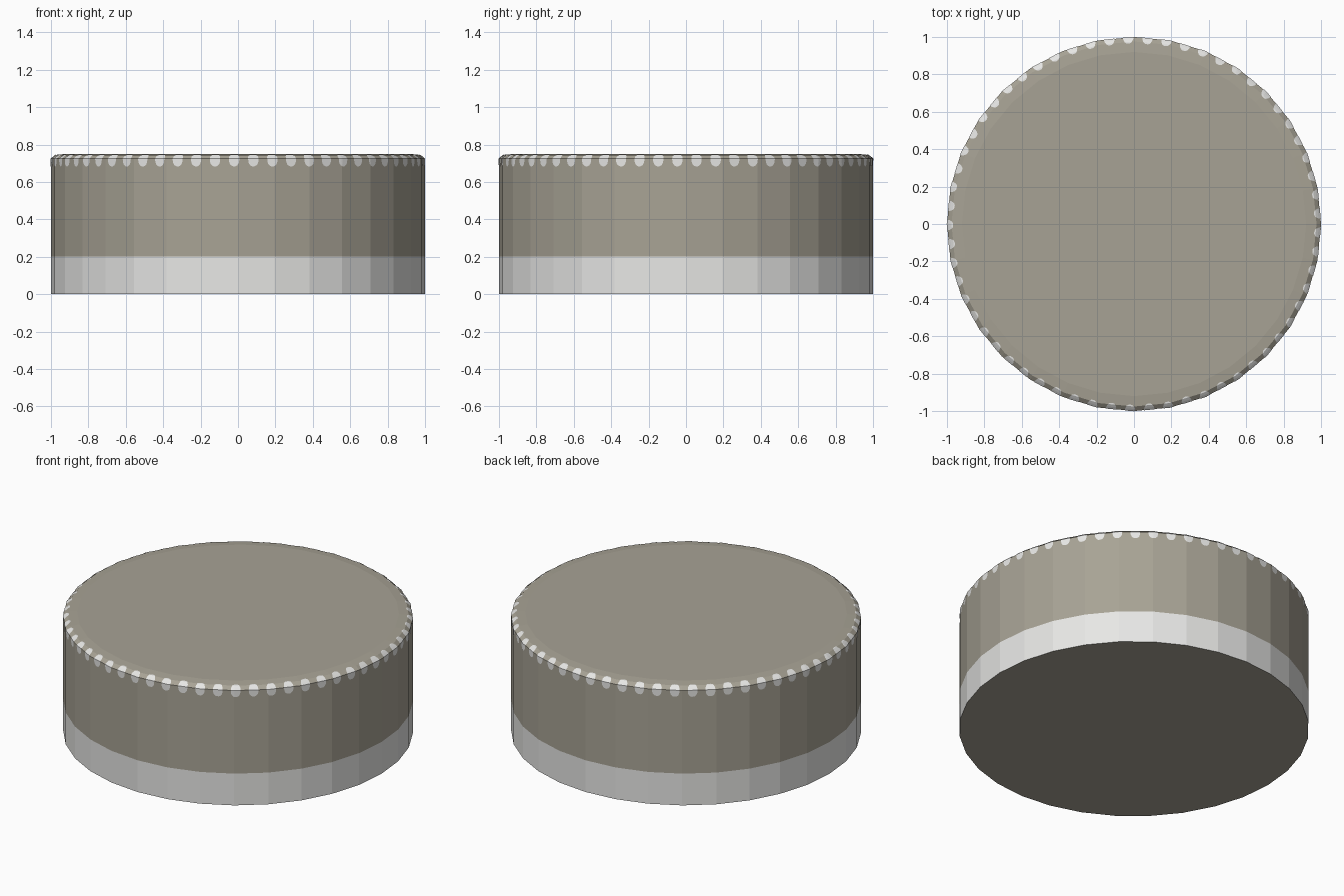
import bpy, bmesh, math

if "Cube" in bpy.data.objects:
    bpy.data.objects.remove(bpy.data.objects["Cube"])

SIDES = 32
STEP = 2 * math.pi / SIDES


def material(name, rgb):
    m = bpy.data.materials.new(name)
    m.diffuse_color = (*rgb, 1)
    m.use_nodes = True
    m.node_tree.nodes["Principled BSDF"].inputs["Base Color"].default_value = m.diffuse_color
    return m


body_mat = material("warm_grey", (0.39, 0.365, 0.30))
trim_mat = material("off_white", (0.80, 0.80, 0.785))


def make_object(name, bm, mats):
    me = bpy.data.meshes.new(name)
    bm.to_mesh(me)
    bm.free()
    for m in mats:
        me.materials.append(m)
    ob = bpy.data.objects.new(name, me)
    bpy.context.collection.objects.link(ob)
    return ob


# Drum body: a 32-sided turned profile with a softly bevelled rim
PROFILE = [(1, 0), (1, 0.2), (1, 0.724), (0.976, 0.744), (0.92, 0.75)]
bm = bmesh.new()
rings = [[bm.verts.new((r * math.cos(i * STEP), r * math.sin(i * STEP), z))
          for i in range(SIDES)] for r, z in PROFILE]
for k in range(len(rings) - 1):
    for i in range(SIDES):
        j = (i + 1) % SIDES
        f = bm.faces.new((rings[k][i], rings[k][j], rings[k + 1][j], rings[k + 1][i]))
        f.material_index = 1 if k == 0 else 0   # pale band at the foot
bm.faces.new(rings[-1])
bm.faces.new(rings[0][::-1])
make_object("drum_body", bm, [body_mat, trim_mat])


# Painted dots folded over the rim
def surface_point(angle, s):
    """Point at distance s above (+) or below (-) the rim edge, just off the surface."""
    off = 0.0015
    bevel = math.hypot(0.024, 0.02)
    if s <= 0:
        r, z = 1 + off, 0.724 + s + off * 0.5
    elif s <= bevel:
        t = s / bevel
        r, z = 1 - 0.024 * t + off, 0.724 + 0.02 * t + off
    else:
        t = (s - bevel) / 0.056
        r, z = 0.976 - 0.056 * t + off * 0.5, 0.744 + 0.006 * t + off
    # follow the flat facet instead of a true circle
    local = (angle % STEP) - STEP / 2
    r *= math.cos(STEP / 2) / math.cos(local)
    return (r * math.cos(angle), r * math.sin(angle), z)


DOTS, HALF_W, LOW, HIGH, COLS = 61, 0.028, 0.041, 0.040, 8
LEVELS = [-1, -0.9, -0.7, -0.4, 0, 0.4, 0.8, 0.93, 1]
bm = bmesh.new()
for d in range(DOTS):
    mid = -math.pi / 2 + (d - 0.2) * 2 * math.pi / DOTS
    grid = []
    for lv in LEVELS:
        w = max(0.25, (1 - abs(lv) ** 2.5) ** 0.4 if abs(lv) < 1 else 0) * HALF_W
        s = lv * (LOW if lv < 0 else HIGH)
        grid.append([bm.verts.new(surface_point(mid + w * (2 * c / COLS - 1), s))
                     for c in range(COLS + 1)])
    for a, b in zip(grid, grid[1:]):
        for c in range(COLS):
            bm.faces.new((a[c], a[c + 1], b[c + 1], b[c]))
make_object("rim_dots", bm, [trim_mat])
